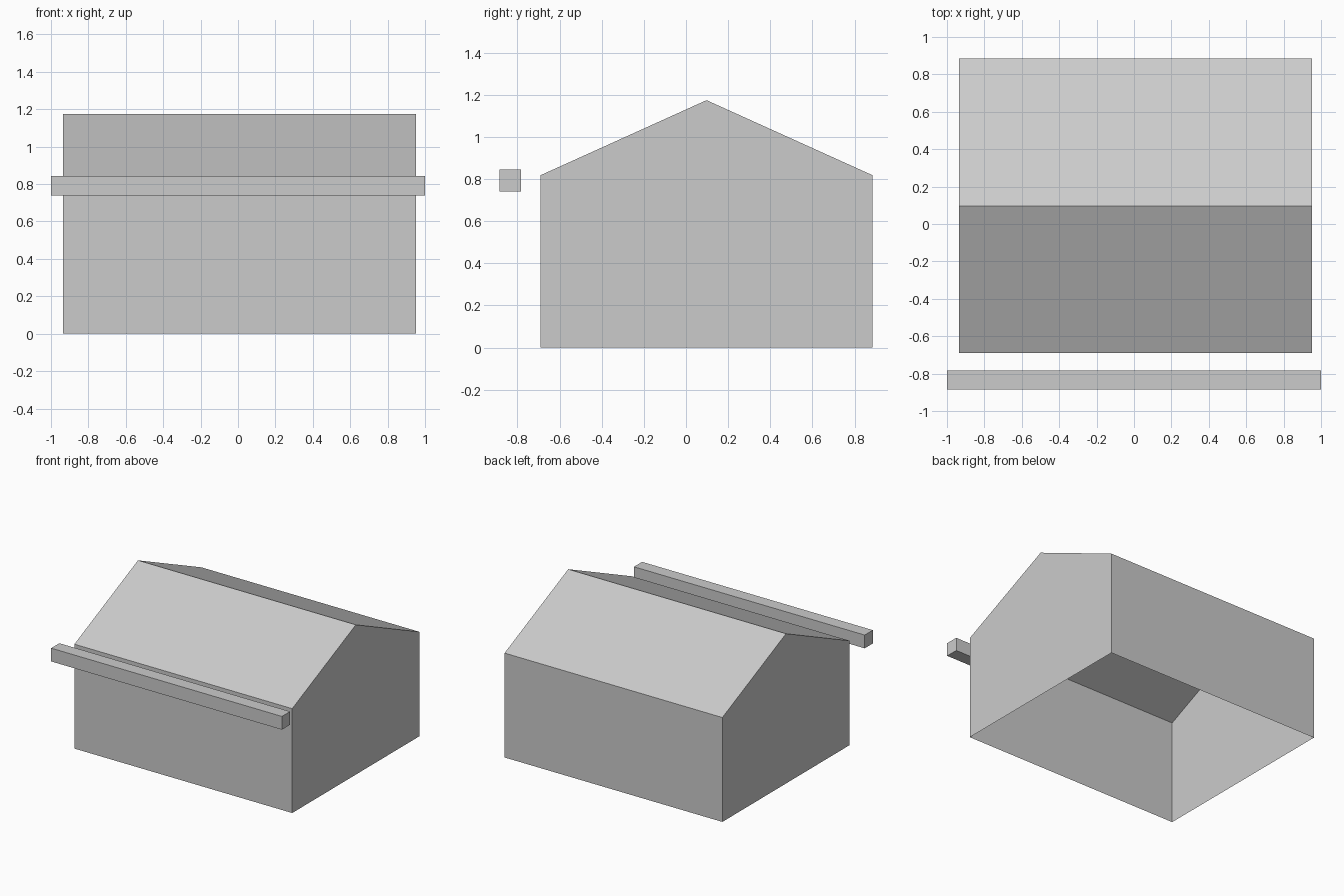
import bpy
import bmesh

cube = bpy.data.objects.get("Cube")
if cube:
    bpy.data.objects.remove(cube, do_unlink=True)

grey = bpy.data.materials.new("plain grey")
grey.use_nodes = True
colour = (0.6, 0.6, 0.6, 1)
grey.diffuse_color = colour
grey.node_tree.nodes["Principled BSDF"].inputs["Base Color"].default_value = colour


def extrude_profile(name, profile, x0, x1, open_base=False):
    """Sweep a closed (y, z) profile along x, optionally leaving the base open."""
    bm = bmesh.new()
    start = [bm.verts.new((x0, y, z)) for y, z in profile]
    end = [bm.verts.new((x1, y, z)) for y, z in profile]
    bm.faces.new(reversed(start))
    bm.faces.new(end)
    count = len(profile)
    for i in range(1 if open_base else 0, count):
        j = (i + 1) % count
        bm.faces.new((start[i], start[j], end[j], end[i]))
    bmesh.ops.recalc_face_normals(bm, faces=bm.faces)
    mesh = bpy.data.meshes.new(name)
    bm.to_mesh(mesh)
    bm.free()
    mesh.materials.append(grey)
    obj = bpy.data.objects.new(name, mesh)
    bpy.context.collection.objects.link(obj)
    return obj


# Hollow gabled shell, open underneath (first profile edge is the base)
front, back, eave, ridge = -0.69, 0.885, 0.818, 1.174
house = [(front, 0), (back, 0), (back, eave), ((front + back) / 2, ridge), (front, eave)]
extrude_profile("house_shell", house, -0.935, 0.953, open_base=True)

# Free-standing square beam in front of the eave
near, far, low, high = -0.885, -0.784, 0.74, 0.844
beam = [(near, low), (far, low), (far, high), (near, high)]
extrude_profile("front_beam", beam, -1, 1)
